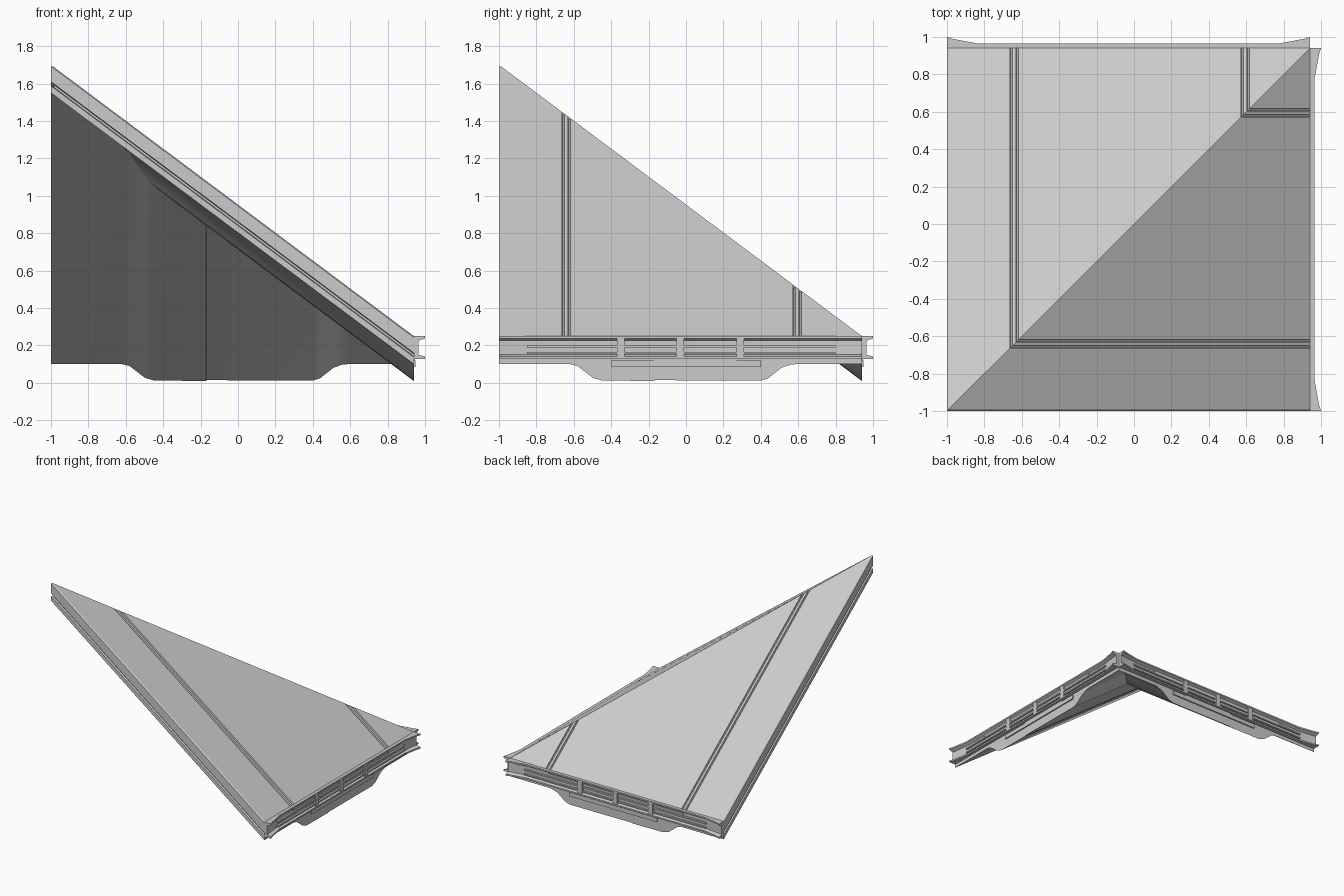
import bpy, bmesh

if "Cube" in bpy.data.objects:
    bpy.data.objects.remove(bpy.data.objects["Cube"])

E = 0.94                       # eave line
def roof(t):                   # height of the roof skin at distance t down the slope
    return 0.25 + (E - t) * 1.45 / 1.94

def make(name, verts, faces, fix=False):
    """Build a part on the +x slope and its twin on the +y slope (x and y swapped)."""
    for side in ("right", "back"):
        me = bpy.data.meshes.new(name)
        vs = verts if side == "right" else [(y, x, z) for x, y, z in verts]
        fs = faces if side == "right" else [f[::-1] for f in faces]
        me.from_pydata(vs, [], fs)
        bm = bmesh.new()
        bm.from_mesh(me)
        bmesh.ops.remove_doubles(bm, verts=bm.verts, dist=1e-5)
        if fix:
            bmesh.ops.recalc_face_normals(bm, faces=bm.faces)
        bm.to_mesh(me)
        bm.free()
        ob = bpy.data.objects.new(f"{side}_{name}", me)
        bpy.context.collection.objects.link(ob)

def loft(name, rings):
    n = len(rings[0])
    verts = [p for r in rings for p in r]
    faces = [tuple(range(n)), tuple(range(len(verts) - n, len(verts)))[::-1]]
    for k in range(len(rings) - 1):
        for i in range(n):
            j = (i + 1) % n
            faces.append((k*n + i, k*n + j, k*n + n + j, k*n + n + i))
    make(name, verts, faces, True)

def box(name, x0, x1, y0, y1, z0, z1):
    loft(name, [[(x0, y, z0), (x1, y, z0), (x1, y, z1), (x0, y, z1)] for y in (y0, y1)])

# Slope panel: one section (along eave, depth below skin) run from the hip to the eave
def groove(y):
    return [(y + .007, 0), (y + .004, -.012), (y - .004, -.012), (y - .007, 0)]

section = [(E, 0)]
for y in (0.61, 0.578, -0.625, -0.657):
    section += groove(y)
section += [(-.99, 0), (-1, -.008), (-1, -.09), (-.985, -.095), (-.985, -.108), (-1, -.113), (-1, -.15)]
# thickened belly under the middle of the slope
section += [(-.62, -.15), (-.58, -.16), (-.5, -.222), (-.45, -.238), (-.17, -.24),
            (-.168, -.236), (.4, -.238), (.44, -.225), (.51, -.17), (.56, -.152), (.6, -.15), (E, -.15)]
n = len(section)
verts = [(y, y, roof(y) + d) for y, d in section] + [(E, y, roof(E) + d) for y, d in section]
faces = [(i, i + 1, n + i + 1, n + i) for i in range(n - 1)]
faces.append(tuple(range(n, 2 * n)))
make("slope_panel", verts, faces)

# Eave channel, flaring outwards at both ends
def channel(y, xo, xi):
    return [(E, y, .25), (xo, y, .25), (xo, y, .238), (xi, y, .225),
            (xi, y, .15), (xo, y, .14), (xo, y, .128), (E, y, .128)]

loft("eave_channel", [channel(-1, 1, .965), channel(-.97, .99, .96), channel(-.84, .966, .945),
                      channel(.78, .966, .945), channel(.91, .99, .96), channel(E, 1, .965)])

# Rails and braces inside the channel
box("upper_rail", .944, .96, -.85, .8, .19, .202)
box("lower_rail", .944, .96, -.85, .8, .155, .165)
box("middle_strip", .944, .953, -.64, .59, .206, .222)
for i, y in enumerate((-.35, -.03, .29)):
    box(f"brace_{i}", .944, .964, y - .02, y + .02, .13, .245)

# Plates on the end of the belly
box("belly_plate", .935, .95, -.4, .4, .085, .118)
box("belly_step", .935, .946, -.17, .27, .1, .13)

bpy.ops.object.select_all(action='SELECT')
bpy.context.view_layer.objects.active = bpy.data.objects["right_slope_panel"]
bpy.ops.object.shade_smooth_by_angle(angle=0.45)
